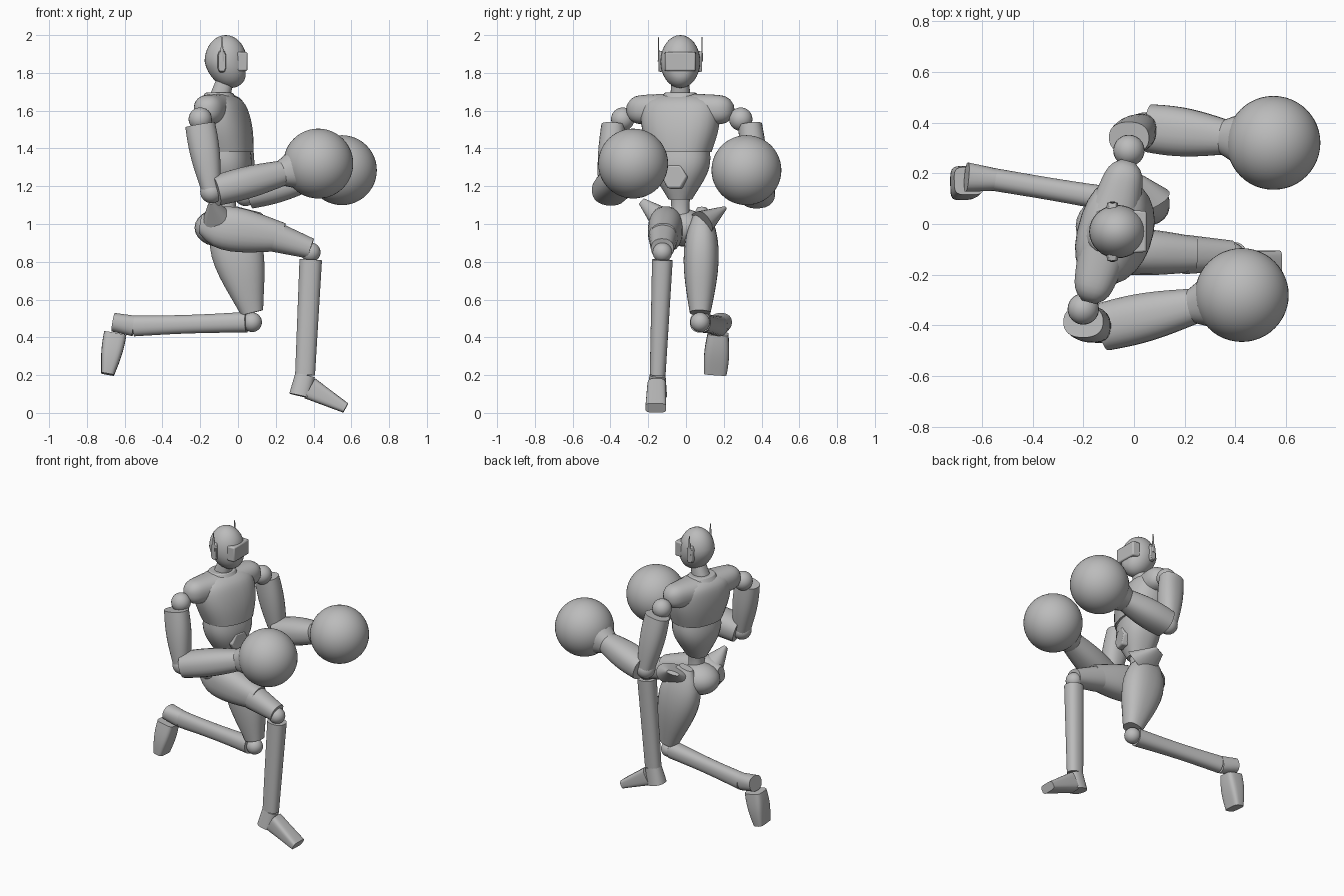
import bpy
import bmesh
import math
from mathutils import Vector

cube = bpy.data.objects.get("Cube")
if cube:
    bpy.data.objects.remove(cube, do_unlink=True)

grey = bpy.data.materials.new("plain grey")
grey.use_nodes = True
grey.diffuse_color = (0.5, 0.5, 0.5, 1)
grey.node_tree.nodes["Principled BSDF"].inputs["Base Color"].default_value = grey.diffuse_color

FORWARD = Vector((1, 0, 0))
SIDE = Vector((0, 1, 0))
UP = Vector((0, 0, 1))
SHOULDER_LINE = (SIDE + FORWARD * 0.28).normalized()
CHEST_FORWARD = SHOULDER_LINE.cross(UP)


def finish(name, bm, bevel=0):
    """Turn a bmesh into a named, smooth object whose hard edges stay sharp."""
    bmesh.ops.recalc_face_normals(bm, faces=bm.faces)
    mesh = bpy.data.meshes.new(name)
    bm.to_mesh(mesh)
    bm.free()
    mesh.materials.append(grey)
    mesh.polygons.foreach_set("use_smooth", [True] * len(mesh.polygons))
    mesh.set_sharp_from_angle(angle=math.radians(40))
    obj = bpy.data.objects.new(name, mesh)
    bpy.context.collection.objects.link(obj)
    if bevel:
        modifier = obj.modifiers.new("soft edges", "BEVEL")
        modifier.width = bevel
        modifier.segments = 2
    return obj


def limb(name, start, end, width, depth, side=SIDE, axis=None, swell=0, dome=0,
         sides=24, power=0.85, rows=10, bevel=0):
    """Tapered tube between two points; width and depth are start and end half sizes.
    Swell fattens the middle, dome rounds off the end (higher is blunter)."""
    bm = bmesh.new()
    start, end = Vector(start), Vector(end)
    along = (axis or end - start).normalized()
    across = (side - along * side.dot(along)).normalized()
    outward = along.cross(across)
    rings = []
    for row in range(rows + 1):
        t = row / rows
        scale = 1 + swell * math.sin(math.pi * t)
        if dome:
            scale *= max(0.4, math.sqrt(1 - t ** dome))
        half_width = scale * (width[0] + (width[1] - width[0]) * t)
        half_depth = scale * (depth[0] + (depth[1] - depth[0]) * t)
        ring = []
        for k in range(sides):
            angle = math.tau * (k + 0.5) / sides
            c, s = math.cos(angle), math.sin(angle)
            u = math.copysign(abs(c) ** power, c) * half_width
            v = math.copysign(abs(s) ** power, s) * half_depth
            ring.append(bm.verts.new(start.lerp(end, t) + across * u + outward * v))
        rings.append(ring)
    for low, high in zip(rings, rings[1:]):
        for k in range(sides):
            following = (k + 1) % sides
            bm.faces.new((low[k], low[following], high[following], high[k]))
    bm.faces.new(rings[0])
    bm.faces.new(rings[-1])
    return finish(name, bm, bevel)


def ball(name, centre, radii, detail=24):
    bm = bmesh.new()
    bmesh.ops.create_uvsphere(bm, u_segments=detail, v_segments=detail // 2, radius=1)
    bmesh.ops.scale(bm, verts=bm.verts, vec=radii)
    bmesh.ops.translate(bm, verts=bm.verts, vec=centre)
    return finish(name, bm)


def round_ball(name, centre, radius, detail=24):
    return ball(name, centre, Vector((radius, radius, radius)), detail)


# Head: an egg with a flat face and a jaw pushed forward
skull = Vector((-0.065, -0.03, 1.86))
head = ball("head", skull, Vector((0.112, 0.105, 0.14)), detail=32)
for vertex in head.data.vertices:
    vertex.co.x += max(0, skull.z - vertex.co.z) * 0.2
    vertex.co.x = min(vertex.co.x, 0.04)
visor = skull + FORWARD * 0.06
limb("visor", visor, visor + FORWARD * 0.055, width=(0.085, 0.08), depth=(0.05, 0.05),
     sides=4, power=0, rows=1, bevel=0.008)

# Ear plates with thin upright fins
for label, out in (("left", SIDE), ("right", -SIDE)):
    ear = skull - FORWARD * 0.02 + out * 0.09
    limb(f"{label}_ear", ear, ear + out * 0.025, width=(0.025, 0.022), depth=(0.06, 0.055),
         side=FORWARD, sides=8, power=0.6, rows=1, bevel=0.003)
    fin = ear + out * 0.025
    limb(f"{label}_ear_fin", fin, fin + UP * 0.13, width=(0.005, 0.002), depth=(0.012, 0.003),
         sides=8, rows=1)

# Neck and collar
collar = skull - UP * 0.2 - FORWARD * 0.035
limb("neck", collar, skull - UP * 0.09, width=(0.055, 0.045), depth=(0.055, 0.045))
limb("collar", collar, collar + UP * 0.035, width=(0.1, 0.085), depth=(0.09, 0.07),
     side=SHOULDER_LINE, rows=2, bevel=0.005)

# Torso, turned along the shoulder line
waist = Vector((-0.06, -0.03, 1.38))
limb("chest", waist, collar + UP * 0.03, width=(0.165, 0.2), depth=(0.135, 0.11),
     side=SHOULDER_LINE, axis=UP, swell=0.15, dome=12, rows=16)
limb("abdomen", waist, waist - UP * 0.25, width=(0.158, 0.06), depth=(0.122, 0.07),
     side=SHOULDER_LINE, axis=UP, swell=0.25)
belly = waist - UP * 0.13 + CHEST_FORWARD * 0.06
limb("belly_plate", belly, belly + CHEST_FORWARD * 0.07, width=(0.075, 0.07),
     depth=(0.075, 0.07), side=UP, sides=6, power=1, rows=1, bevel=0.008)
limb("spine", waist - UP * 0.4, waist - UP * 0.2, width=(0.06, 0.06), depth=(0.06, 0.06), swell=-0.2)

# Arms: each one follows its shoulder, elbow and glove
arms = (("left", SIDE, (-0.02, 0.29, 1.555), (0.04, 0.38, 1.155), (0.55, 0.32, 1.285)),
        ("right", -SIDE, (-0.2, -0.335, 1.555), (-0.14, -0.41, 1.17), (0.425, -0.28, 1.32)))
for label, out, shoulder, elbow, glove in arms:
    shoulder, elbow, glove = Vector(shoulder), Vector(elbow), Vector(glove)
    reach = (glove - elbow).normalized()
    yoke_line = SHOULDER_LINE * SHOULDER_LINE.dot(out)
    yoke = collar - UP * 0.055 + yoke_line * 0.08
    limb(f"{label}_shoulder_yoke", yoke, yoke + yoke_line * 0.22, width=(0.085, 0.075),
         depth=(0.1, 0.07), side=UP, dome=8)
    round_ball(f"{label}_shoulder_joint", shoulder, 0.062)
    limb(f"{label}_upper_arm", shoulder + out * 0.05 - UP * 0.03, elbow, width=(0.063, 0.055),
         depth=(0.08, 0.05), swell=0.18)
    round_ball(f"{label}_elbow", elbow, 0.06)
    limb(f"{label}_forearm", elbow + reach * 0.02, glove - reach * 0.2, width=(0.095, 0.07),
         depth=(0.08, 0.067), swell=0.15)
    limb(f"{label}_cuff", glove - reach * 0.22, glove - reach * 0.12, width=(0.062, 0.11),
         depth=(0.062, 0.11))
    round_ball(f"{label}_glove", glove, 0.185, detail=48)

# Hips with raised crests
ball("pelvis", (-0.1, -0.01, 0.98), Vector((0.13, 0.12, 0.1)))
limb("left_hip_crest", (0.02, 0.08, 1), (-0.04, 0.2, 1.08), width=(0.13, 0.04),
     depth=(0.07, 0.012), side=FORWARD)
limb("right_hip_crest", (-0.1, -0.1, 1), (-0.14, -0.235, 1.12), width=(0.1, 0.012),
     depth=(0.08, 0.02), side=FORWARD)

# Leading leg, bent with the foot planted
knee = Vector((0.385, -0.125, 0.85))
guard = Vector((0.2, -0.12, 0.93))
ankle = Vector((0.355, -0.15, 0.2))
heel = Vector((0.33, -0.155, 0.09))
limb("right_thigh", guard + FORWARD * 0.04, (-0.2, -0.1, 1), width=(0.07, 0.085),
     depth=(0.075, 0.12), swell=0.2, dome=6)
limb("right_knee_guard", guard, knee + UP * 0.02, width=(0.078, 0.06), depth=(0.08, 0.055))
round_ball("right_knee", knee, 0.052)
limb("right_shin", knee - UP * 0.04, ankle, width=(0.055, 0.042), depth=(0.06, 0.053))
limb("right_ankle", ankle, heel, width=(0.042, 0.055), depth=(0.053, 0.06))
limb("right_foot", (0.38, -0.155, 0.13), (0.57, -0.16, 0.026), width=(0.05, 0.055),
     depth=(0.06, 0.028), power=0.5)

# Trailing leg, shin stretched backward
knee = Vector((0.075, 0.075, 0.48))
ankle = Vector((-0.55, 0.175, 0.46))
heel = Vector((-0.66, 0.185, 0.48))
limb("left_thigh", knee + UP * 0.05, (-0.06, 0.085, 1.08), width=(0.055, 0.07),
     depth=(0.06, 0.12), swell=0.5, dome=6)
round_ball("left_knee", knee, 0.052)
limb("left_shin", knee - FORWARD * 0.03, ankle, width=(0.055, 0.045), depth=(0.055, 0.055), swell=-0.1)
limb("left_ankle", ankle, heel, width=(0.045, 0.058), depth=(0.055, 0.05))
limb("left_foot", (-0.65, 0.17, 0.42), (-0.69, 0.155, 0.205), width=(0.055, 0.06),
     depth=(0.06, 0.035), swell=0.15, power=0.5)
